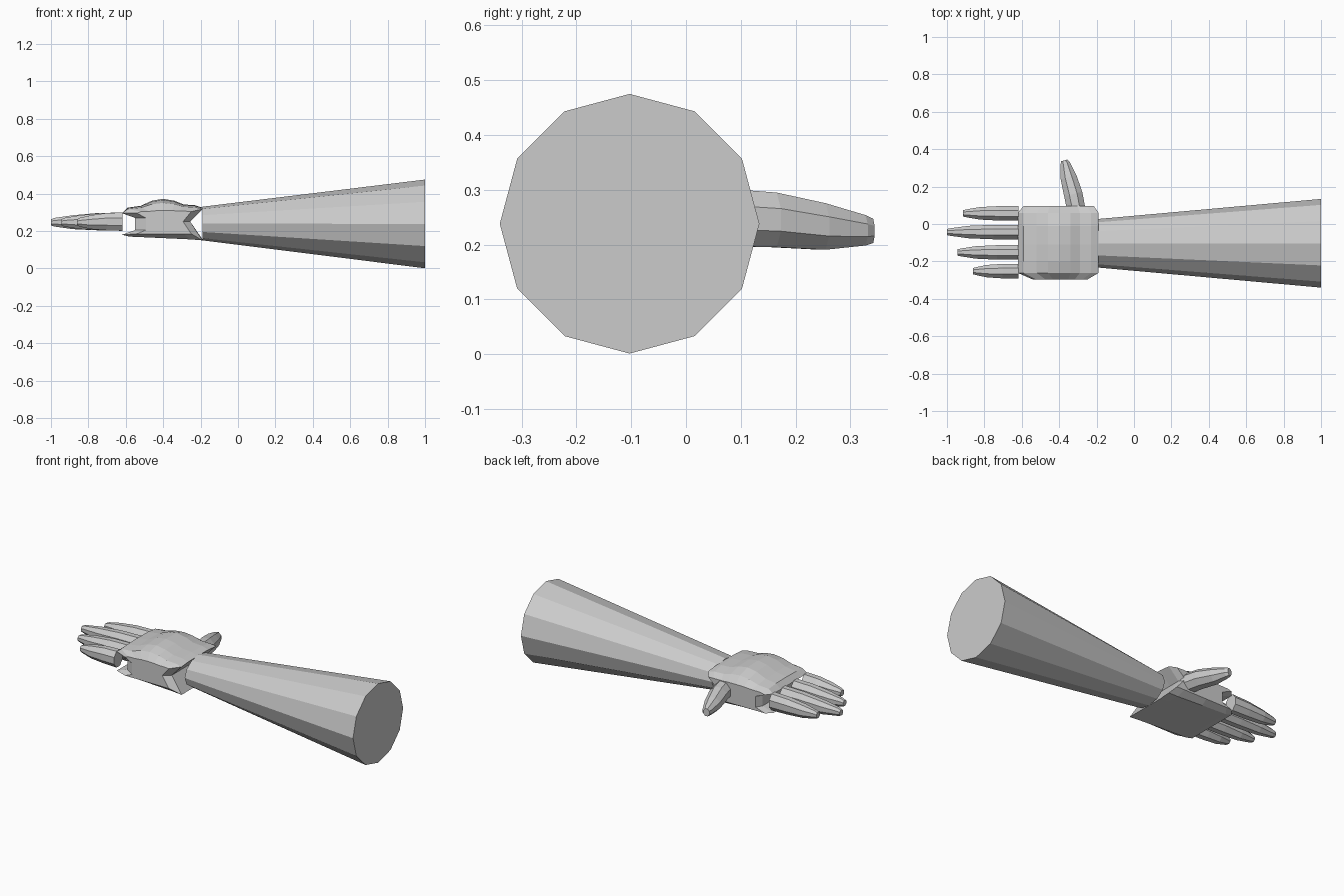
import bpy, bmesh, math
from mathutils import Vector

if "Cube" in bpy.data.objects:
    bpy.data.objects.remove(bpy.data.objects["Cube"])

skin = bpy.data.materials.new("plain grey")
skin.diffuse_color = (0.6, 0.6, 0.6, 1)
skin.use_nodes = True
skin.node_tree.nodes["Principled BSDF"].inputs["Base Color"].default_value = skin.diffuse_color


def loft(name, rings):
    """Join equal-length rings of points into a closed, flat-shaded solid."""
    bm = bmesh.new()
    loops = [[bm.verts.new(p) for p in ring] for ring in rings]
    n = len(loops[0])
    for a, b in zip(loops, loops[1:]):
        for i in range(n):
            j = (i + 1) % n
            bm.faces.new((a[i], a[j], b[j], b[i]))
    bm.faces.new(loops[0][::-1])
    bm.faces.new(loops[-1])
    bmesh.ops.recalc_face_normals(bm, faces=bm.faces)
    mesh = bpy.data.meshes.new(name)
    bm.to_mesh(mesh)
    bm.free()
    mesh.materials.append(skin)
    obj = bpy.data.objects.new(name, mesh)
    bpy.context.collection.objects.link(obj)
    return obj


def ring(centre, side, half_width, half_height, sides, turn=0.0):
    """Elliptical ring spanned by a horizontal side vector and z."""
    pts = []
    for i in range(sides):
        a = turn + 2 * math.pi * i / sides
        pts.append(Vector(centre) + Vector(side) * half_width * math.cos(a)
                   + Vector((0, 0, half_height * math.sin(a))))
    return pts


# Forearm: twelve-sided taper, flattened at the wrist
loft("forearm", [ring((-0.19, -0.103, 0.24), (0, 1, 0), 0.13, 0.09, 12),
                 ring((1.0, -0.103, 0.238), (0, 1, 0), 0.237, 0.237, 12)])

# Palm: side outline with grooved ends, lofted from little finger to thumb
outline = [(-0.62, 0.295), (-0.59, 0.325), (-0.52, 0.335), (-0.46, 0.362),
           (-0.40, 0.372), (-0.34, 0.362), (-0.29, 0.342), (-0.23, 0.338),
           (-0.19, 0.325), (-0.255, 0.25), (-0.19, 0.15), (-0.25, 0.155),
           (-0.42, 0.163), (-0.58, 0.17), (-0.62, 0.18), (-0.55, 0.205),
           (-0.55, 0.27)]


def palm_section(y, x0, x1, crown, low):
    pts = []
    for x, z in outline:
        t = (x + 0.62) / 0.43
        x = x0 + t * (x1 - x0)
        if z > 0.3:
            z = 0.3 + (z - 0.3) * crown
        elif z < 0.2:
            z = max(z, low)
        pts.append((x, y, z))
    return pts


loft("palm", [palm_section(-0.297, -0.54, -0.25, 0.15, 0.185),
              palm_section(-0.262, -0.62, -0.19, 0.7, 0.15),
              palm_section(-0.20, -0.62, -0.19, 0.92, 0.15),
              palm_section(-0.11, -0.62, -0.19, 1.0, 0.15),
              palm_section(-0.01, -0.62, -0.19, 0.95, 0.15),
              palm_section(0.06, -0.62, -0.19, 0.65, 0.155),
              palm_section(0.097, -0.59, -0.215, 0.1, 0.185)])

# Fingers: eight-sided tapers, from index to little
for name, y, tip in [("index_finger", 0.057, -0.915), ("middle_finger", -0.043, -1.0),
                     ("ring_finger", -0.152, -0.945), ("little_finger", -0.252, -0.86)]:
    length = tip + 0.617
    rings = []
    for t, w, h, z in [(0, 0.042, 0.053, 0.25), (0.35, 0.042, 0.050, 0.25),
                       (0.7, 0.036, 0.040, 0.247), (0.95, 0.022, 0.025, 0.247),
                       (1, 0.018, 0.018, 0.246)]:
        rings.append(ring((-0.617 + length * t, y, z), (0, 1, 0), w, h, 8, math.pi / 8))
    loft(name, rings)

# Thumb: eight-sided taper leaning towards the fingertips
along = Vector((-0.075, 0.27, 0)).normalized()
side = (along.y, -along.x, 0)
thumb = []
for x, y, z, w, h in [(-0.305, 0.06, 0.25, 0.053, 0.057), (-0.325, 0.16, 0.245, 0.054, 0.054),
                      (-0.35, 0.25, 0.233, 0.047, 0.046), (-0.368, 0.325, 0.226, 0.028, 0.030),
                      (-0.373, 0.34, 0.225, 0.018, 0.024)]:
    thumb.append(ring((x, y, z), side, w, h, 8, math.pi / 8))
loft("thumb", thumb)
